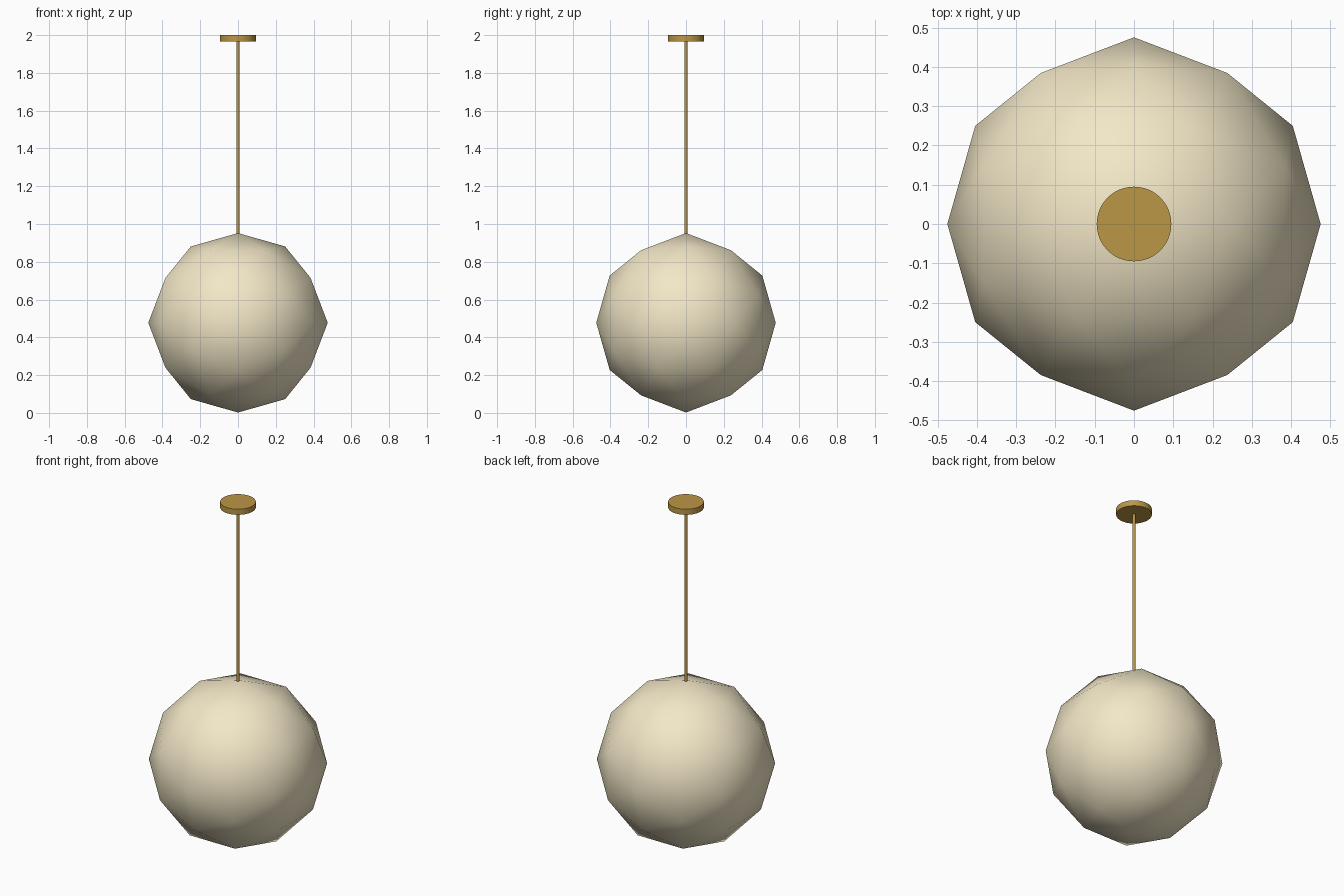
import bpy, bmesh
from mathutils import Vector

if "Cube" in bpy.data.objects:
    bpy.data.objects.remove(bpy.data.objects["Cube"])


def material(name, color):
    m = bpy.data.materials.new(name)
    m.diffuse_color = (*color, 1)
    m.use_nodes = True
    m.node_tree.nodes["Principled BSDF"].inputs["Base Color"].default_value = m.diffuse_color
    return m


brass = material("brass", (0.50, 0.31, 0.06))
cream = material("cream_glass", (0.89, 0.80, 0.57))


def cylinder(name, radius, z0, z1, sides):
    bpy.ops.mesh.primitive_cylinder_add(vertices=sides, radius=radius, depth=z1 - z0,
                                        location=(0, 0, (z0 + z1) / 2))
    ob = bpy.context.object
    ob.name = name
    ob.data.materials.append(brass)
    bpy.ops.object.shade_smooth_by_angle()
    return ob


# Globe shade: icosphere with its two-fold axes along x, y and z
R, CZ = 0.475, 0.477
PHI = (1 + 5 ** 0.5) / 2
corners = []
for s in (-1, 1):
    for t in (-1, 1):
        corners += [Vector((s, 0, t * PHI)), Vector((0, s * PHI, t)), Vector((s * PHI, t, 0))]
mids = [(a + b) / 2 for i, a in enumerate(corners) for b in corners[:i]
        if (a - b).length < 2.1]
bm = bmesh.new()
for p in corners + mids:
    bm.verts.new(p.normalized() * R)
bmesh.ops.convex_hull(bm, input=bm.verts[:])
bmesh.ops.recalc_face_normals(bm, faces=bm.faces[:])
for f in bm.faces:
    f.smooth = True
mesh = bpy.data.meshes.new("globe_shade")
bm.to_mesh(mesh)
bm.free()
globe = bpy.data.objects.new("globe_shade", mesh)
globe.location.z = CZ
mesh.materials.append(cream)
bpy.context.collection.objects.link(globe)

# Hanging rod and ceiling plate
cylinder("hanging_rod", 0.0085, CZ + R - 0.005, 1.97, 16)
cylinder("ceiling_plate", 0.095, 1.967, 2.0, 48)
